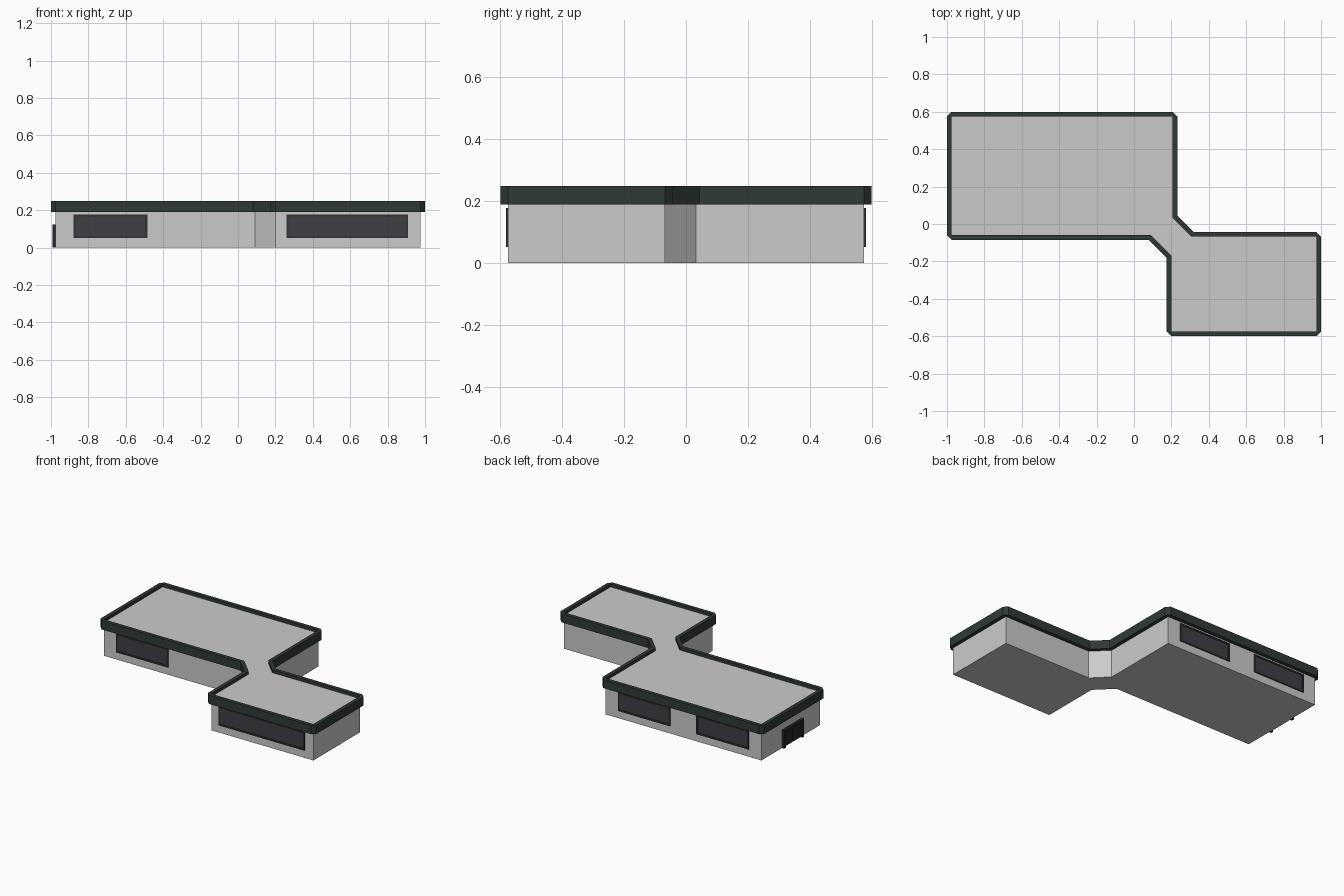
import bpy, bmesh
from mathutils import Vector

if "Cube" in bpy.data.objects:
    bpy.data.objects.remove(bpy.data.objects["Cube"])


def material(name, rgb):
    m = bpy.data.materials.new(name)
    m.diffuse_color = (*rgb, 1)
    m.use_nodes = True
    m.node_tree.nodes["Principled BSDF"].inputs["Base Color"].default_value = m.diffuse_color
    return m


TRIM = material("dark_trim", (0.03, 0.042, 0.038))
FRAME = material("frame_dark", (0.032, 0.034, 0.04))
GLASS = material("tinted_glass", (0.05, 0.05, 0.06))
DOOR = material("door_dark", (0.02, 0.022, 0.026))


def finish(name, bm, mat=None):
    bmesh.ops.remove_doubles(bm, verts=bm.verts[:], dist=1e-5)
    bmesh.ops.recalc_face_normals(bm, faces=bm.faces[:])
    me = bpy.data.meshes.new(name)
    bm.to_mesh(me)
    bm.free()
    ob = bpy.data.objects.new(name, me)
    bpy.context.collection.objects.link(ob)
    if mat:
        me.materials.append(mat)
    return ob


def add_box(bm, lo, hi):
    lo, hi = Vector(lo), Vector(hi)
    verts = bmesh.ops.create_cube(bm, size=1)["verts"]
    for v in verts:
        v.co = Vector([(a + b) / 2 + c * (b - a) for a, b, c in zip(lo, hi, v.co)])


# Footprint, counter-clockwise: two blocks joined by a diagonal link
plan = [Vector(p) for p in [
    (-0.975, -0.06), (0.09, -0.06), (0.2, -0.17), (0.2, -0.575), (0.975, -0.575),
    (0.975, -0.068), (0.308, -0.068), (0.207, 0.033), (0.207, 0.575), (-0.975, 0.575)]]

# Walls with flat roof
bm = bmesh.new()
base = bm.faces.new([bm.verts.new((p.x, p.y, 0)) for p in plan])
top = bmesh.ops.extrude_face_region(bm, geom=[base], use_keep_orig=True)["geom"]
for v in top:
    if isinstance(v, bmesh.types.BMVert):
        v.co.z = 0.23
finish("walls_and_roof", bm)

# Parapet: outline pushed outward, outer corners cut flat, inner corners mitred
D = 0.025
pairs = []
for i, p in enumerate(plan):
    d1 = (p - plan[i - 1]).normalized()
    d2 = (plan[(i + 1) % len(plan)] - p).normalized()
    n1, n2 = Vector((d1.y, -d1.x)), Vector((d2.y, -d2.x))
    if d1.x * d2.y - d1.y * d2.x > 0:
        pairs += [(p, p + n1 * D), (p, p + n2 * D)]
    else:
        pairs.append((p, p + (n1 + n2) * D / (1 + n1.dot(n2))))
bm = bmesh.new()
rings = [[bm.verts.new((a.x, a.y, z)) for a, z in
          ((inner, 0.19), (outer, 0.19), (outer, 0.25), (inner, 0.25))]
         for inner, outer in pairs]
for i, r in enumerate(rings):
    s = rings[(i + 1) % len(rings)]
    for k in range(4):
        bm.faces.new((r[k], s[k], s[(k + 1) % 4], r[(k + 1) % 4]))
finish("parapet", bm, TRIM)


# Windows: raised frame around a slightly recessed pane; side is -1 front, +1 back
def window(name, x0, x1, z0, z1, y, side):
    w = 0.011

    def bar(b, xa, xb, za, zb, depth):
        ys = sorted((y - side * 0.004, y + side * depth))
        add_box(b, (xa, ys[0], za), (xb, ys[1], zb))

    bm = bmesh.new()
    for z in (z0, z1 - w):
        bar(bm, x0, x1, z, z + w, 0.007)
    for x in (x0, x1 - w):
        bar(bm, x, x + w, z0 + w, z1 - w, 0.007)
    finish(name + "_frame", bm, FRAME)
    bm = bmesh.new()
    bar(bm, x0 + w, x1 - w, z0 + w, z1 - w, 0.003)
    finish(name + "_glass", bm, GLASS)


window("front_left_window", -0.88, -0.485, 0.052, 0.178, -0.06, -1)
window("front_right_window", 0.258, 0.91, 0.052, 0.178, -0.575, -1)
window("back_left_window", -0.88, -0.485, 0.052, 0.178, 0.575, 1)
window("back_right_window", -0.285, 0.11, 0.052, 0.178, 0.575, 1)

# Entrance on the left end: posts, lintel and recessed double door
bm = bmesh.new()
for y in (0.135, 0.335):
    add_box(bm, (-0.992, y, 0), (-0.972, y + 0.018, 0.125))
add_box(bm, (-0.992, 0.153, 0.107), (-0.972, 0.335, 0.125))
finish("door_frame", bm, DOOR)
bm = bmesh.new()
for y0, y1 in ((0.153, 0.242), (0.246, 0.335)):
    add_box(bm, (-0.981, y0, 0.003), (-0.972, y1, 0.107))
finish("door_leaves", bm, DOOR)
